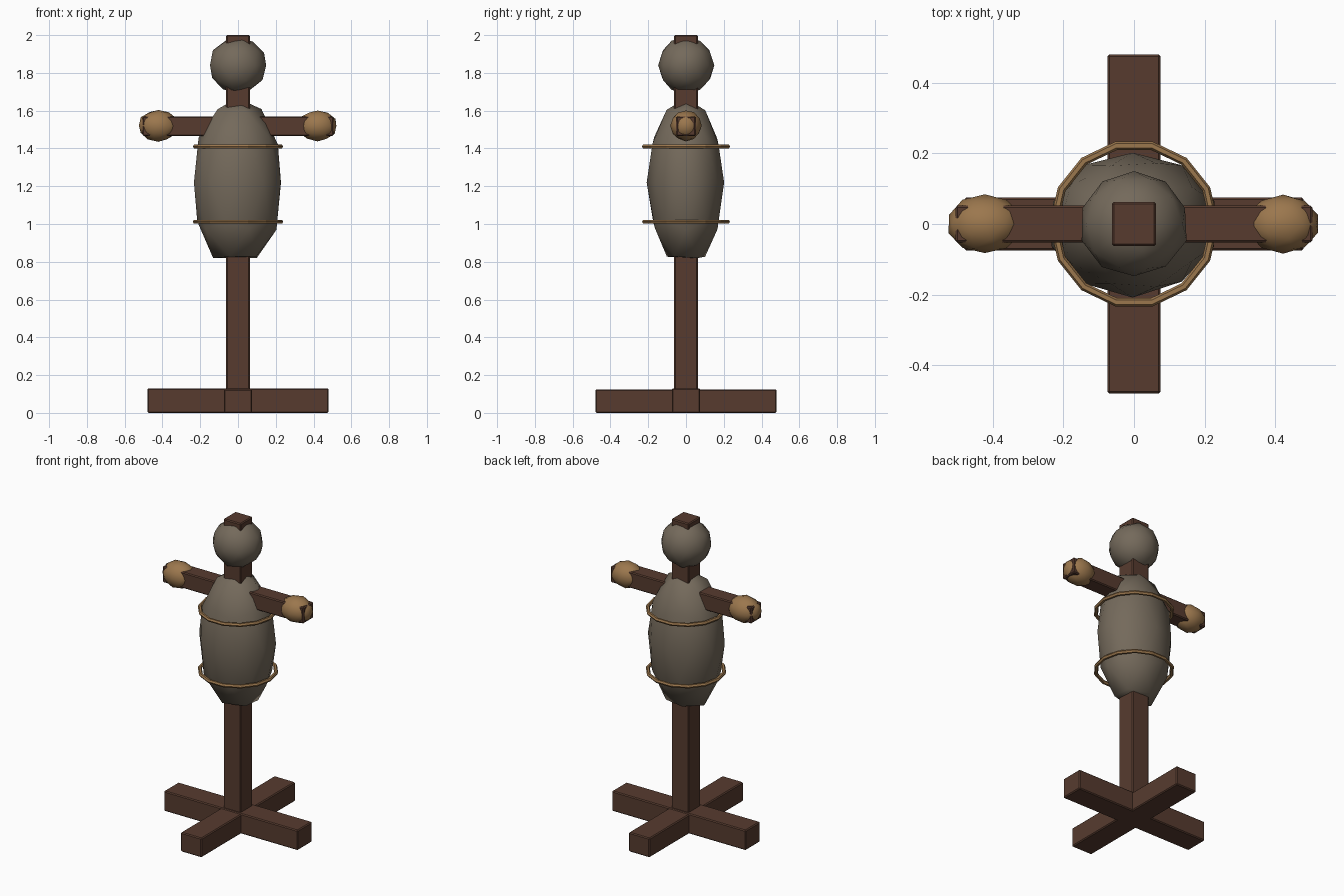
import bpy, random
from mathutils import Vector

random.seed(4)

cube = bpy.data.objects.get("Cube")
if cube:
    bpy.data.objects.remove(cube, do_unlink=True)


def material(name, rgb):
    mat = bpy.data.materials.new(name)
    mat.use_nodes = True
    color = (*rgb, 1)
    mat.diffuse_color = color
    bsdf = next(n for n in mat.node_tree.nodes if n.type == 'BSDF_PRINCIPLED')
    bsdf.inputs["Base Color"].default_value = color
    bsdf.inputs["Roughness"].default_value = 0.9
    return mat


wood = material("dark wood", (0.095, 0.044, 0.028))
sackcloth = material("grey sackcloth", (0.175, 0.143, 0.105))
straw = material("straw", (0.33, 0.185, 0.075))


def finish(name, mat):
    obj = bpy.context.object
    obj.name = name
    obj.data.materials.append(mat)
    return obj


def beam(name, size, center):
    """Wooden beam with slightly worn edges."""
    bpy.ops.mesh.primitive_cube_add(size=1, location=center)
    obj = finish(name, wood)
    for v in obj.data.vertices:
        v.co = v.co * Vector(size)
    bevel = obj.modifiers.new("worn edges", 'BEVEL')
    bevel.width = 0.006
    bevel.segments = 1


def stuffed(name, radii, center, mat, lump):
    """Lumpy low-poly ball, stretched to the given radii."""
    bpy.ops.mesh.primitive_ico_sphere_add(subdivisions=2, radius=1, location=center)
    obj = finish(name, mat)
    for v in obj.data.vertices:
        v.co = v.co * Vector(radii) * random.uniform(1 - lump, 1 + lump)
    bpy.ops.object.shade_smooth()
    return obj


# Crossed feet, post and arms
beam("foot_beam_side", (0.96, 0.15, 0.13), (0, 0, 0.065))
beam("foot_beam_front", (0.15, 0.96, 0.125), (0, 0, 0.0625))
beam("post", (0.125, 0.125, 1.99), (0, 0, 1.005))
beam("arm_beam", (1.01, 0.104, 0.104), (0, 0, 1.518))

# Stuffed body, with a fuller, flattened underside
body = stuffed("body", (0.24, 0.205, 0.45), (-0.004, 0, 1.22), sackcloth, 0.02)
for v in body.data.vertices:
    if v.co.z < -0.05:
        v.co.z = max(v.co.z * 1.04, -0.4)

# Head
stuffed("head", (0.154, 0.15, 0.15), (0, 0, 1.84), sackcloth, 0.02)

# Straw hands
for side, sign in (("left", 1), ("right", -1)):
    stuffed(side + "_hand", (0.106, 0.083, 0.083), (sign * 0.422, 0, 1.52), straw, 0.03)

# Ropes around the body
for name, z in (("upper_rope", 1.41), ("lower_rope", 1.012)):
    bpy.ops.mesh.primitive_torus_add(major_segments=14, minor_segments=6,
                                     major_radius=0.227, minor_radius=0.012,
                                     location=(0, 0, z))
    finish(name, straw)
